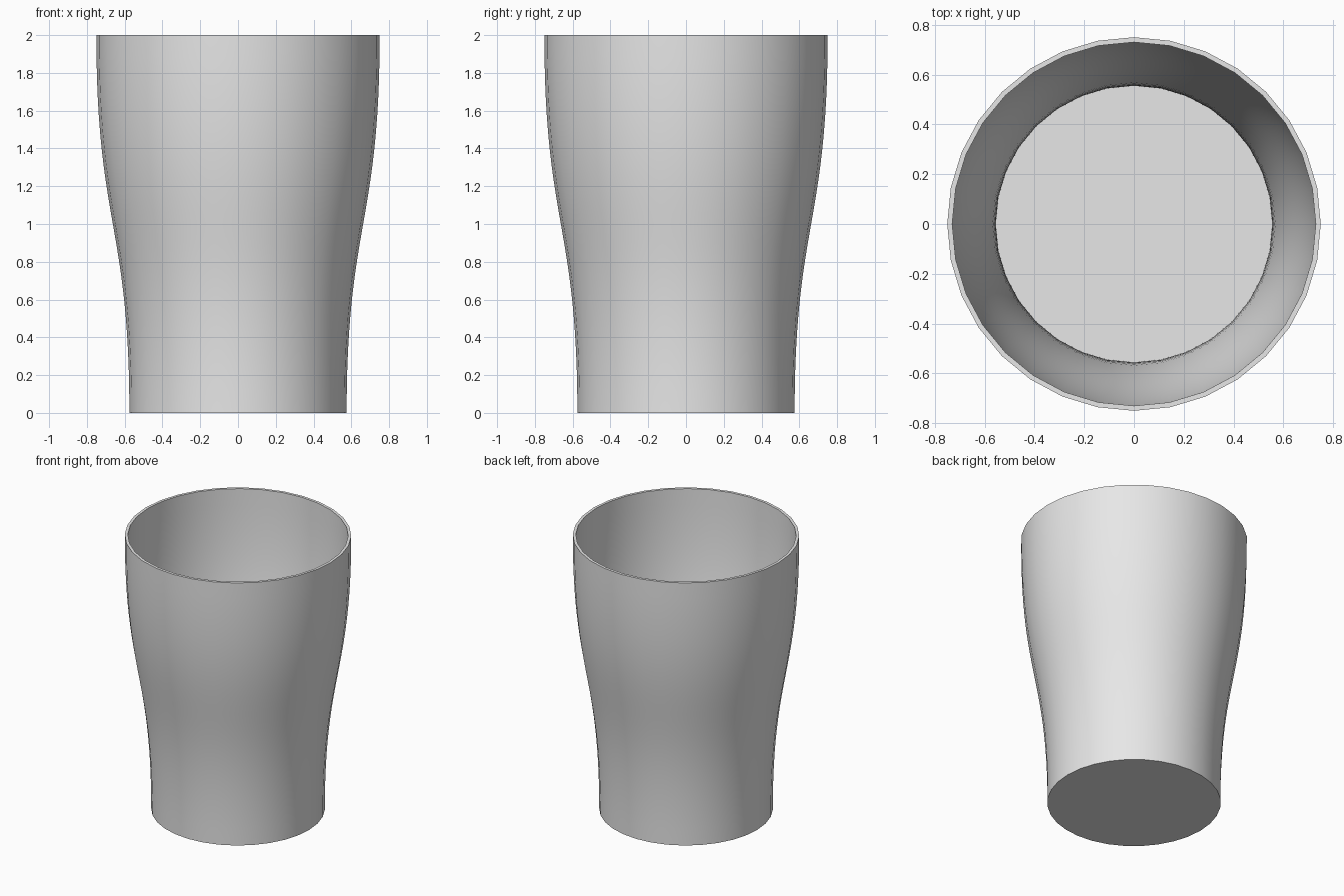
import bpy
import bmesh
import math

default = bpy.data.objects.get("Cube")
if default:
    bpy.data.objects.remove(default, do_unlink=True)

HEIGHT = 2.0
BASE_R, RIM_R = 0.575, 0.75
WALL = 0.02
SIDES, STEPS = 32, 24

# Plain grey finish
grey = bpy.data.materials.new("light grey")
grey.use_nodes = True
colour = (0.8, 0.8, 0.8, 1)
grey.diffuse_color = colour
grey.node_tree.nodes["Principled BSDF"].inputs["Base Color"].default_value = colour


def s_curve(bottom_r, top_r, bottom_z):
    """Radius and height along a wall that leaves both ends vertically."""
    points = []
    for i in range(STEPS + 1):
        t = i / STEPS
        ease = t * t * (3 - 2 * t)
        rise = 1.5 * t * (1 - t) + t ** 3
        # cubic curve with both handles at half height
        rise = 1.5 * t * (1 - t) ** 2 + 1.5 * t * t * (1 - t) + t ** 3
        points.append((bottom_r + (top_r - bottom_r) * ease,
                       bottom_z + (HEIGHT - bottom_z) * rise))
    return points


# Outer wall going up, then inner wall going down to the floor
outer = s_curve(BASE_R, RIM_R, 0)
inner = s_curve(BASE_R - WALL, RIM_R - WALL, WALL)
profile = outer + inner[::-1]

bm = bmesh.new()
rings = []
for r, z in profile:
    rings.append([bm.verts.new((r * math.cos(a), r * math.sin(a), z))
                  for a in (math.tau * i / SIDES for i in range(SIDES))])
for low, high in zip(rings, rings[1:]):
    for i in range(SIDES):
        j = (i + 1) % SIDES
        bm.faces.new((low[i], low[j], high[j], high[i]))

# Underside and inside floor
bm.faces.new(rings[0][::-1])
bm.faces.new(rings[-1])

mesh = bpy.data.meshes.new("tumbler")
bm.to_mesh(mesh)
bm.free()
mesh.materials.append(grey)

tumbler = bpy.data.objects.new("tumbler", mesh)
bpy.context.collection.objects.link(tumbler)

# Smooth walls with crisp rim and base edges
bpy.ops.object.select_all(action="DESELECT")
tumbler.select_set(True)
bpy.context.view_layer.objects.active = tumbler
bpy.ops.object.shade_smooth_by_angle(angle=math.radians(30))
